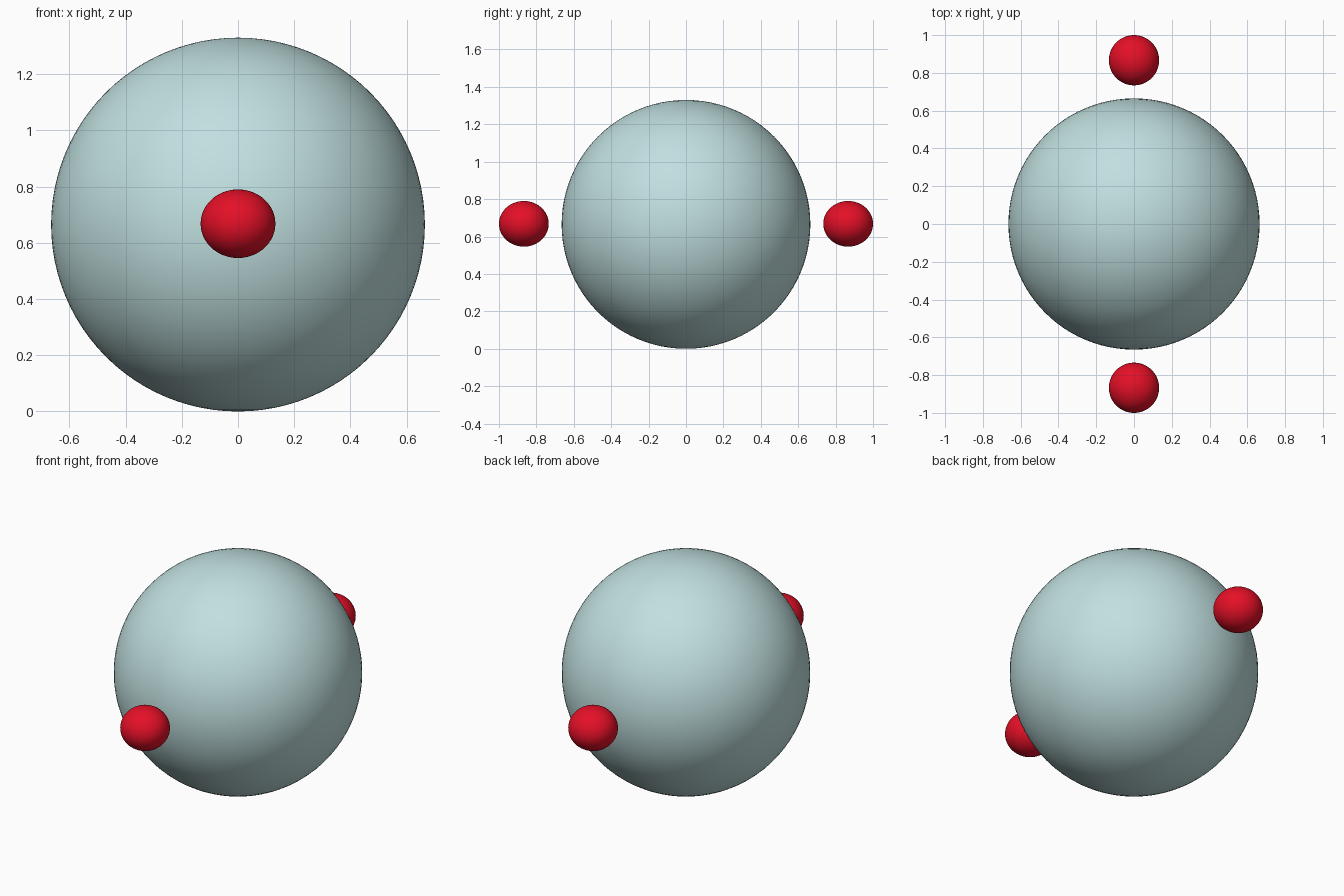
import bpy

if "Cube" in bpy.data.objects:
    bpy.data.objects.remove(bpy.data.objects["Cube"])


def material(name, color):
    m = bpy.data.materials.new(name)
    m.diffuse_color = color
    m.use_nodes = True
    m.node_tree.nodes["Principled BSDF"].inputs["Base Color"].default_value = m.diffuse_color
    return m


def ball(name, center, radii, mat, segments, rings):
    bpy.ops.mesh.primitive_uv_sphere_add(segments=segments, ring_count=rings,
                                         radius=1, location=center)
    ob = bpy.context.object
    ob.name = name
    ob.scale = radii
    bpy.ops.object.transform_apply(location=False, rotation=False, scale=True)
    ob.data.materials.append(mat)
    bpy.ops.object.shade_smooth()
    return ob


glass = material("pale_teal_glass", (0.53, 0.74, 0.74, 0.7))
red = material("red", (0.78, 0.005, 0.02, 1))

# Large central sphere resting on the ground
ball("large_sphere", (0, 0, 0.665), (0.665, 0.665, 0.665), glass, 96, 48)

# Slightly flattened small balls in front and behind
for side, name in ((-1, "front_small_ball"), (1, "back_small_ball")):
    ball(name, (0, side * 0.867, 0.668), (0.133, 0.133, 0.122), red, 64, 32)
